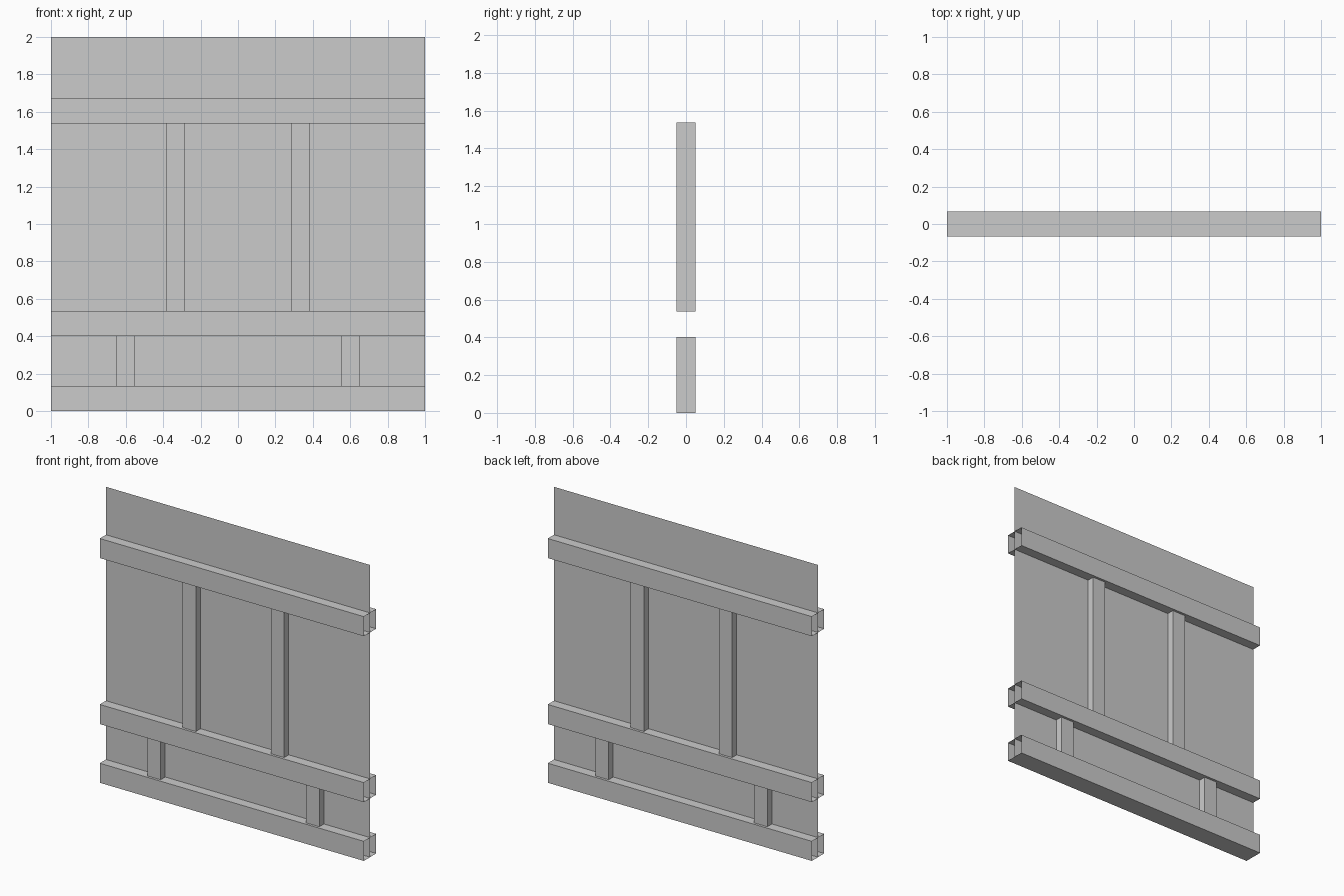
import bpy

if "Cube" in bpy.data.objects:
    bpy.data.objects.remove(bpy.data.objects["Cube"])


def mesh_object(name, verts, faces):
    mesh = bpy.data.meshes.new(name)
    mesh.from_pydata(verts, [], faces)
    obj = bpy.data.objects.new(name, mesh)
    bpy.context.collection.objects.link(obj)
    return obj


SIDES = [(i, (i + 1) % 4, 4 + (i + 1) % 4, 4 + i) for i in range(4)]


def rail(name, z, size=0.134):
    """Square tube along x, open at both ends."""
    h = size / 2
    profile = [(-h, z), (-h, z + size), (h, z + size), (h, z)]
    return mesh_object(name, [(x, y, zz) for x in (-1, 1) for y, zz in profile], SIDES)


def post(name, x, z0, z1, h=0.05):
    """Square upright, its open ends hidden by the rails."""
    profile = [(x - h, -h), (x + h, -h), (x + h, h), (x - h, h)]
    return mesh_object(name, [(px, py, z) for z in (z0, z1) for px, py in profile], SIDES)


# Thin sheet through the middle of the frame
mesh_object("wall_panel", [(-1, 0, 0), (1, 0, 0), (1, 0, 2), (-1, 0, 2)], [(0, 1, 2, 3)])

# Horizontal rails
for name, z in (("bottom_rail", 0), ("middle_rail", 0.402), ("top_rail", 1.538)):
    rail(name, z)

# Uprights, a close pair above and a wide pair below
for side, s in (("left", -1), ("right", 1)):
    post("upper_post_" + side, s * 0.334, 0.536, 1.538)
    post("lower_post_" + side, s * 0.601, 0, 0.402)
